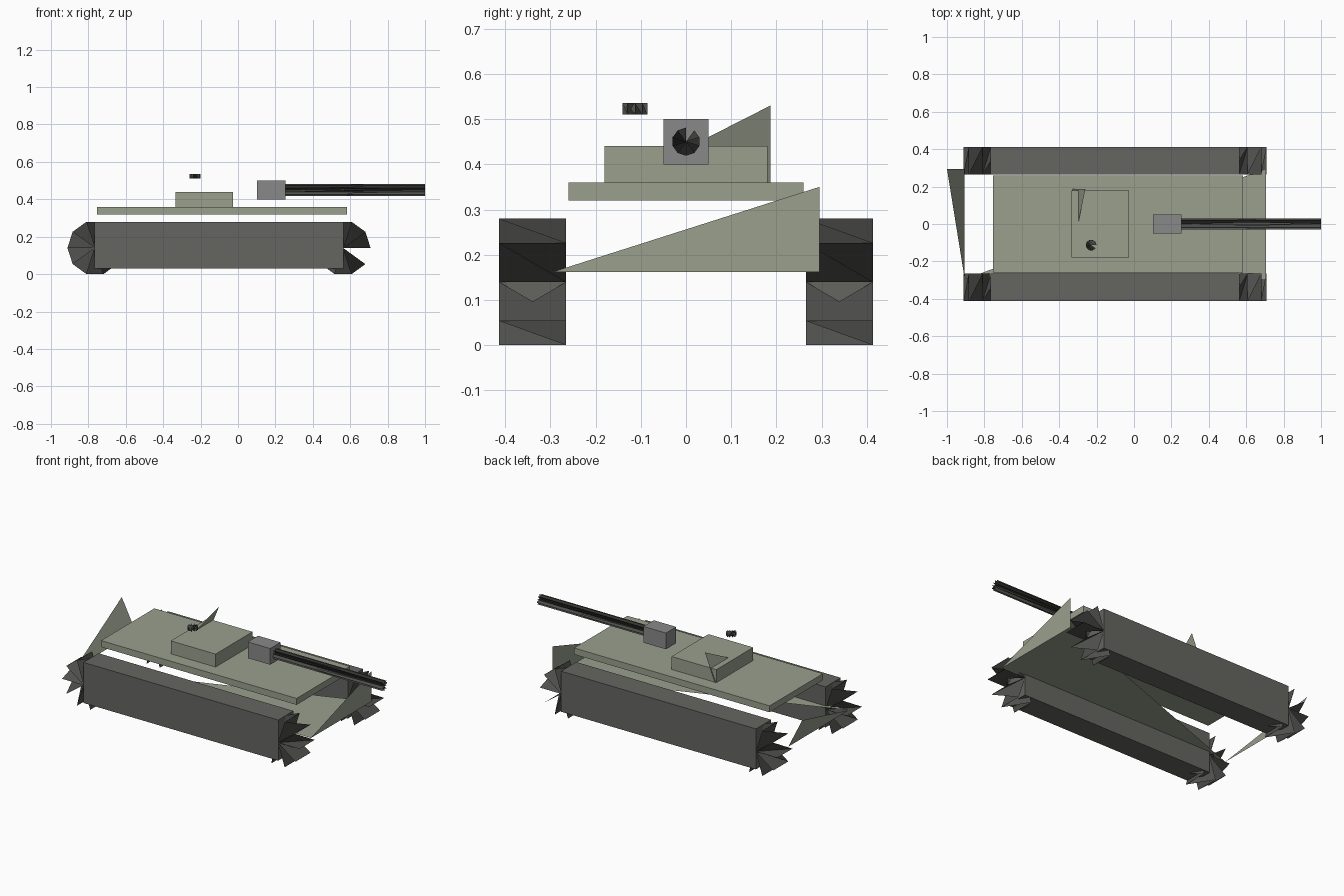
import bpy
from math import cos, sin, pi, radians
from mathutils import Vector

if "Cube" in bpy.data.objects:
    bpy.data.objects.remove(bpy.data.objects["Cube"])


def material(name, rgb):
    m = bpy.data.materials.new(name)
    m.diffuse_color = (*rgb, 1)
    m.use_nodes = True
    m.node_tree.nodes["Principled BSDF"].inputs["Base Color"].default_value = m.diffuse_color
    return m


GREEN = material("olive_grey", (0.32, 0.35, 0.27))
TRACK = material("track_grey", (0.13, 0.13, 0.12))
STEEL = material("steel", (0.25, 0.25, 0.25))
DARK = material("dark_steel", (0.08, 0.08, 0.075))


def mesh_part(name, verts, faces, mat):
    me = bpy.data.meshes.new(name)
    me.from_pydata(verts, [], faces)
    me.materials.append(mat)
    ob = bpy.data.objects.new(name, me)
    bpy.context.collection.objects.link(ob)
    return ob


def box(name, x, y, z, mat):
    v = [(a, b, c) for a in x for b in y for c in z]
    f = [(0, 1, 3, 2), (4, 6, 7, 5), (0, 4, 5, 1),
         (2, 3, 7, 6), (0, 2, 6, 4), (1, 5, 7, 3)]
    return mesh_part(name, v, f, mat)


def finned_roller(name, start, end, u, w, radius, phase, mat, sides=10):
    """Zigzag fan between two rings, leaving one open wedge."""
    a, b, u, w = Vector(start), Vector(end), Vector(u), Vector(w)
    verts = [a, b]
    for i in range(sides):
        t = radians(phase) + 2 * pi * i / sides
        r = (u * cos(t) + w * sin(t)) * radius
        verts += [a + r, b + r]
    faces = [(c, k, k + 1) for c in (0, 1) for k in range(2, 2 * sides + 1)]
    return mesh_part(name, verts, faces, mat)


# Tracks with a finned roller at each end
for side, s in (("right", -1), ("left", 1)):
    y = sorted((s * 0.265, s * 0.413))
    box(side + "_track", (-0.767, 0.564), y, (0.03, 0.28), TRACK)
    for end, x in (("rear", -0.765), ("front", 0.562)):
        finned_roller(f"{side}_{end}_roller", (x, y[0], 0.14), (x, y[1], 0.14),
                      (1, 0, 0), (0, 0, 1), 0.147, 0, DARK)

# Lower hull: open angular floor, nose and tail plates
W = 0.295
mesh_part("hull_floor", [(-0.905, -W, 0.162), (0.705, -W, 0.162), (0.705, W, 0.162)],
          [(0, 1, 2)], GREEN)
mesh_part("hull_nose", [(0.705, -W, 0.162), (0.705, W, 0.162), (0.705, W, 0.35)],
          [(0, 1, 2)], GREEN)
mesh_part("hull_tail", [(-0.905, -W, 0.162), (-0.905, W, 0.162), (-1.0, W, 0.35)],
          [(0, 1, 2)], GREEN)

# Deck and turret
box("deck", (-0.753, 0.582), (-0.26, 0.26), (0.32, 0.36), GREEN)
box("turret", (-0.333, -0.027), (-0.18, 0.18), (0.36, 0.44), GREEN)
mesh_part("turret_rear_plate",
          [(-0.338, -0.187, 0.34), (-0.338, 0.187, 0.34), (-0.26, 0.187, 0.53)],
          [(0, 1, 2)], GREEN)

# Gun and hatch
box("gun_mount", (0.102, 0.255), (-0.05, 0.05), (0.40, 0.50), STEEL)
finned_roller("gun_barrel", (0.255, 0, 0.45), (1.0, 0, 0.45),
              (0, 1, 0), (0, 0, 1), 0.031, 90, DARK)
finned_roller("hatch", (-0.229, -0.113, 0.51), (-0.229, -0.113, 0.536),
              (1, 0, 0), (0, 1, 0), 0.029, 0, DARK)
